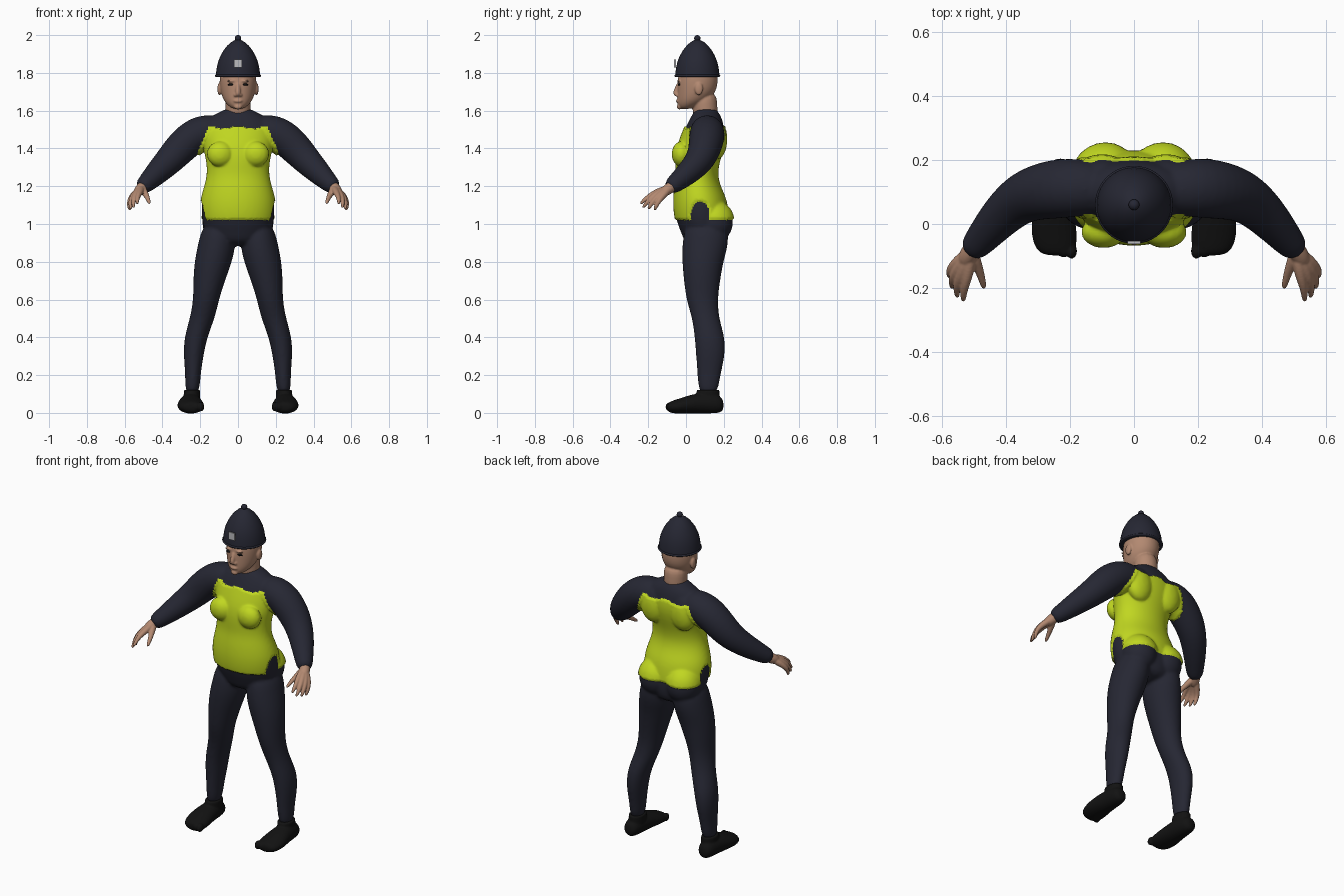
import bpy
import bmesh
import math
from mathutils import Vector, Matrix

if "Cube" in bpy.data.objects:
    bpy.data.objects.remove(bpy.data.objects["Cube"])


def material(name, color):
    m = bpy.data.materials.new(name)
    m.use_nodes = True
    m.diffuse_color = (*color, 1)
    bsdf = next(n for n in m.node_tree.nodes if n.type == 'BSDF_PRINCIPLED')
    bsdf.inputs["Base Color"].default_value = (*color, 1)
    bsdf.inputs["Roughness"].default_value = 0.8
    return m


NAVY = material("navy cloth", (0.019, 0.02, 0.033))
LIME = material("lime vest", (0.53, 0.68, 0.015))
SKIN = material("skin", (0.45, 0.25, 0.165))
BLACK = material("black leather", (0.006, 0.006, 0.006))
SILVER = material("silver badge", (0.5, 0.5, 0.52))


def loft(bm, rings, n=20):
    """Closed skin over rings of (centre, half axis, half axis)."""
    loops = []
    for c, u, v in rings:
        angles = [2 * math.pi * i / n for i in range(n)]
        loops.append([bm.verts.new(c + u * math.cos(a) + v * math.sin(a)) for a in angles])
    for a, b in zip(loops, loops[1:]):
        for i in range(n):
            j = (i + 1) % n
            bm.faces.new((a[i], a[j], b[j], b[i]))
    bm.faces.new(loops[0][::-1])
    bm.faces.new(loops[-1])


def flat_ring(z, x0, x1, y0, y1):
    c = Vector(((x0 + x1) / 2, (y0 + y1) / 2, z))
    return c, Vector(((x1 - x0) / 2, 0, 0)), Vector((0, (y1 - y0) / 2, 0))


def tube(bm, points, n=14):
    """Round limb through points of (x, y, z, radius)."""
    ps = [Vector(p[:3]) for p in points]
    rings = []
    for i, p in enumerate(ps):
        t = (ps[min(i + 1, len(ps) - 1)] - ps[max(i - 1, 0)]).normalized()
        u = t.cross(Vector((0.3, 1, 0.1))).normalized()
        rings.append((p, u * points[i][3], t.cross(u) * points[i][3]))
    loft(bm, rings, n)


def ball(bm, center, size):
    mat = Matrix.Translation(center) @ Matrix.Diagonal((*size, 1))
    bmesh.ops.create_icosphere(bm, subdivisions=3, radius=1, matrix=mat)


def flip(points, s):
    return [(p[0] * s, *p[1:]) for p in points]


def finish(name, bm, mats, voxel=0, smooth=4):
    """Make an object; with a voxel size, fuse its pieces into one smooth skin."""
    bmesh.ops.recalc_face_normals(bm, faces=bm.faces)
    mesh = bpy.data.meshes.new(name)
    bm.to_mesh(mesh)
    bm.free()
    obj = bpy.data.objects.new(name, mesh)
    bpy.context.collection.objects.link(obj)
    if voxel:
        sub = obj.modifiers.new("round", 'SUBSURF')
        sub.levels = sub.render_levels = 2
        rem = obj.modifiers.new("fuse", 'REMESH')
        rem.mode = 'VOXEL'
        rem.voxel_size = voxel
        sm = obj.modifiers.new("soften", 'SMOOTH')
        sm.factor, sm.iterations = 0.5, smooth
        dg = bpy.context.evaluated_depsgraph_get()
        baked = bpy.data.meshes.new_from_object(obj.evaluated_get(dg))
        obj.modifiers.clear()
        obj.data = baked
    obj.data.materials.clear()
    for m in mats:
        obj.data.materials.append(m)
    obj.data.shade_smooth()
    return obj


# Uniform: torso, sleeves and trousers fused together
TORSO = [(0.88, 0.0, 0.2, 0.12), (0.95, -0.025, 0.225, 0.175), (1.02, -0.055, 0.225, 0.195),
         (1.1, -0.062, 0.215, 0.197), (1.15, -0.06, 0.2, 0.188), (1.2, -0.055, 0.175, 0.172),
         (1.26, -0.045, 0.16, 0.157), (1.33, -0.05, 0.17, 0.16), (1.4, -0.045, 0.195, 0.178),
         (1.47, -0.02, 0.207, 0.19), (1.53, 0.005, 0.2, 0.185), (1.575, 0.03, 0.185, 0.14),
         (1.6, 0.045, 0.165, 0.08), (1.61, 0.05, 0.16, 0.07)]
LEG = [(1.02, 0.03, 0.18, 0.0, 0.22), (0.9, 0.008, 0.212, -0.022, 0.23), (0.8, 0.03, 0.232, -0.022, 0.198),
       (0.7, 0.068, 0.238, -0.012, 0.182), (0.6, 0.1, 0.237, 0.0, 0.168), (0.5, 0.122, 0.255, 0.033, 0.175),
       (0.4, 0.163, 0.286, 0.045, 0.208), (0.3, 0.183, 0.289, 0.053, 0.208),
       (0.2, 0.198, 0.278, 0.06, 0.182), (0.09, 0.205, 0.282, 0.068, 0.168)]
ARM = [(0.06, 0.11, 1.5, 0.08), (0.2, 0.115, 1.492, 0.098), (0.285, 0.105, 1.425, 0.094),
       (0.36, 0.08, 1.34, 0.08), (0.43, 0.01, 1.27, 0.066), (0.48, -0.05, 1.22, 0.052),
       (0.517, -0.092, 1.187, 0.042)]
bm = bmesh.new()
loft(bm, [flat_ring(z, -w, w, a, b) for z, a, b, w in TORSO])
for s in (-1, 1):
    loft(bm, [flat_ring(z, s * x0, s * x1, a, b) for z, x0, x1, a, b in LEG])
    tube(bm, flip(ARM, s))
    ball(bm, (s * 0.095, -0.025, 1.37), (0.062, 0.042, 0.06))
    ball(bm, (s * 0.09, 0.15, 1.01), (0.1, 0.1, 0.11))
    ball(bm, (s * 0.1, 0.165, 1.45), (0.075, 0.045, 0.1))
uniform = finish("uniform", bm, [NAVY, LIME], 0.009, 5)


# Vest: chosen by height, width and a hip notch, then raised off the cloth
def is_vest(p):
    top = 1.512 + 0.008 * math.cos(p.x * 40)
    side = 0.215 - max(0, p.z - 1.38) * 0.45
    notch = ((p.y - 0.075) / 0.05) ** 2 + ((p.z - 1.04) / 0.08) ** 2 < 1 and abs(p.x) > 0.13
    return 1.02 < p.z < top and abs(p.x) < side and not notch


bm = bmesh.new()
bm.from_mesh(uniform.data)
bm.normal_update()
for f in bm.faces:
    f.material_index = int(is_vest(f.calc_center_median()))
raised = [v for v in bm.verts if all(f.material_index for f in v.link_faces)]
for v, n in [(v, v.normal.copy()) for v in raised]:
    v.co += n * 0.009
bm.to_mesh(uniform.data)
bm.free()
uniform.data.shade_smooth()

# Head and neck
SKULL = [(1.608, -0.03, 0.02, 0.025), (1.625, -0.044, 0.07, 0.052), (1.655, -0.047, 0.12, 0.078),
         (1.7, -0.047, 0.16, 0.093), (1.75, -0.047, 0.17, 0.099), (1.8, -0.04, 0.168, 0.098),
         (1.83, -0.02, 0.14, 0.08)]
bm = bmesh.new()
loft(bm, [flat_ring(z, -w, w, a, b) for z, a, b, w in SKULL])
tube(bm, [(0, 0.105, 1.55, 0.068), (0, 0.1, 1.62, 0.067), (0, 0.095, 1.7, 0.07)])
tube(bm, [(0, -0.036, 1.75, 0.01), (0, -0.05, 1.715, 0.012), (0, -0.057, 1.69, 0.015), (0, -0.045, 1.678, 0.012)])
ball(bm, (0, -0.045, 1.651), (0.024, 0.009, 0.008))
ball(bm, (0, -0.034, 1.62), (0.022, 0.015, 0.014))
for s in (-1, 1):
    ball(bm, (s * 0.098, 0.068, 1.715), (0.011, 0.022, 0.034))
    ball(bm, (s * 0.036, -0.04, 1.757), (0.026, 0.008, 0.006))
    ball(bm, (s * 0.014, -0.048, 1.682), (0.009, 0.009, 0.008))
finish("head", bm, [SKIN], 0.005, 3)

# Eyes
bm = bmesh.new()
for s in (-1, 1):
    ball(bm, (s * 0.038, -0.036, 1.738), (0.017, 0.007, 0.006))
finish("eyes", bm, [BLACK])

# Hands: each digit runs from the wrist through its knuckle to the tip
WRIST = (0.51, -0.085, 1.19, 0.024)
DIGITS = [((0.519, -0.16, 1.168), (0.533, -0.205, 1.142), (0.534, -0.245, 1.103)),
          ((0.541, -0.155, 1.162), (0.556, -0.197, 1.127), (0.552, -0.232, 1.082)),
          ((0.556, -0.145, 1.153), (0.572, -0.178, 1.115), (0.566, -0.203, 1.075)),
          ((0.566, -0.13, 1.143), (0.58, -0.153, 1.108), (0.572, -0.168, 1.07)),
          ((0.492, -0.125, 1.163), (0.477, -0.165, 1.135), (0.468, -0.205, 1.106))]
for s, side in ((1, "left"), (-1, "right")):
    bm = bmesh.new()
    for knuckle, joint, tip in DIGITS:
        path = [WRIST, (*knuckle, 0.018), (*joint, 0.0125), (*tip, 0.009)]
        tube(bm, flip(path, s), 10)
    tube(bm, flip([(0.49, -0.06, 1.21, 0.028), (0.515, -0.09, 1.187, 0.032), (0.535, -0.13, 1.162, 0.024)], s))
    finish(side + "_hand", bm, [SKIN], 0.004, 3)

# Shoes, lofted from heel to toe with a cuff and lumpy toe cap
SHOE = [(0.2, 0.25, 0.028, 0.01, 0.07), (0.17, 0.25, 0.048, -0.003, 0.1), (0.09, 0.25, 0.056, -0.004, 0.11),
        (0.02, 0.252, 0.068, -0.004, 0.095), (-0.03, 0.25, 0.073, -0.004, 0.078),
        (-0.075, 0.245, 0.066, -0.003, 0.064), (-0.1, 0.24, 0.045, 0.008, 0.052)]
for s, side in ((1, "left"), (-1, "right")):
    bm = bmesh.new()
    loft(bm, [(Vector((s * x, y, (a + b) / 2)), Vector((w, 0, 0)), Vector((0, 0, (b - a) / 2)))
              for y, x, w, a, b in SHOE])
    loft(bm, [flat_ring(z, s * 0.2, s * 0.288, 0.055, 0.178) for z in (0.04, 0.08, 0.12, 0.123)])
    for i in range(5):
        ball(bm, (s * (0.195 + 0.025 * i), -0.085 + 0.006 * i * i * 0.6, 0.032), (0.017, 0.024, 0.025))
    finish(side + "_shoe", bm, [BLACK], 0.006, 2)

# Helmet: domed crown, rolled rim and knob
CROWN = [(1.78, 0.108), (1.783, 0.117), (1.8, 0.116), (1.83, 0.112), (1.86, 0.105), (1.89, 0.093),
         (1.92, 0.076), (1.945, 0.056), (1.962, 0.037), (1.972, 0.02), (1.976, 0.01)]
bm = bmesh.new()
loft(bm, [flat_ring(z, -r, r, 0.06 - r, 0.06 + r) for z, r in CROWN], 40)
loft(bm, [flat_ring(1.785 + 0.007 * math.sin(a), -r, r, 0.06 - r, 0.06 + r)
          for a in [math.pi * (i / 6 - 0.5) for i in range(7)]
          for r in [0.112 + 0.01 * math.cos(a)]], 40)
ball(bm, (0, 0.06, 1.983), (0.017, 0.017, 0.017))
helmet = finish("helmet", bm, [NAVY])
bpy.context.view_layer.objects.active = helmet
helmet.select_set(True)
bpy.ops.object.shade_smooth_by_angle(angle=math.radians(50))

# Badge plate on the helmet front
bm = bmesh.new()
bmesh.ops.create_cube(bm, size=1, matrix=Matrix.Translation((0, -0.058, 1.85)) @ Matrix.Diagonal((0.042, 0.009, 0.044, 1)))
badge = finish("badge", bm, [SILVER])
badge.data.shade_flat()
